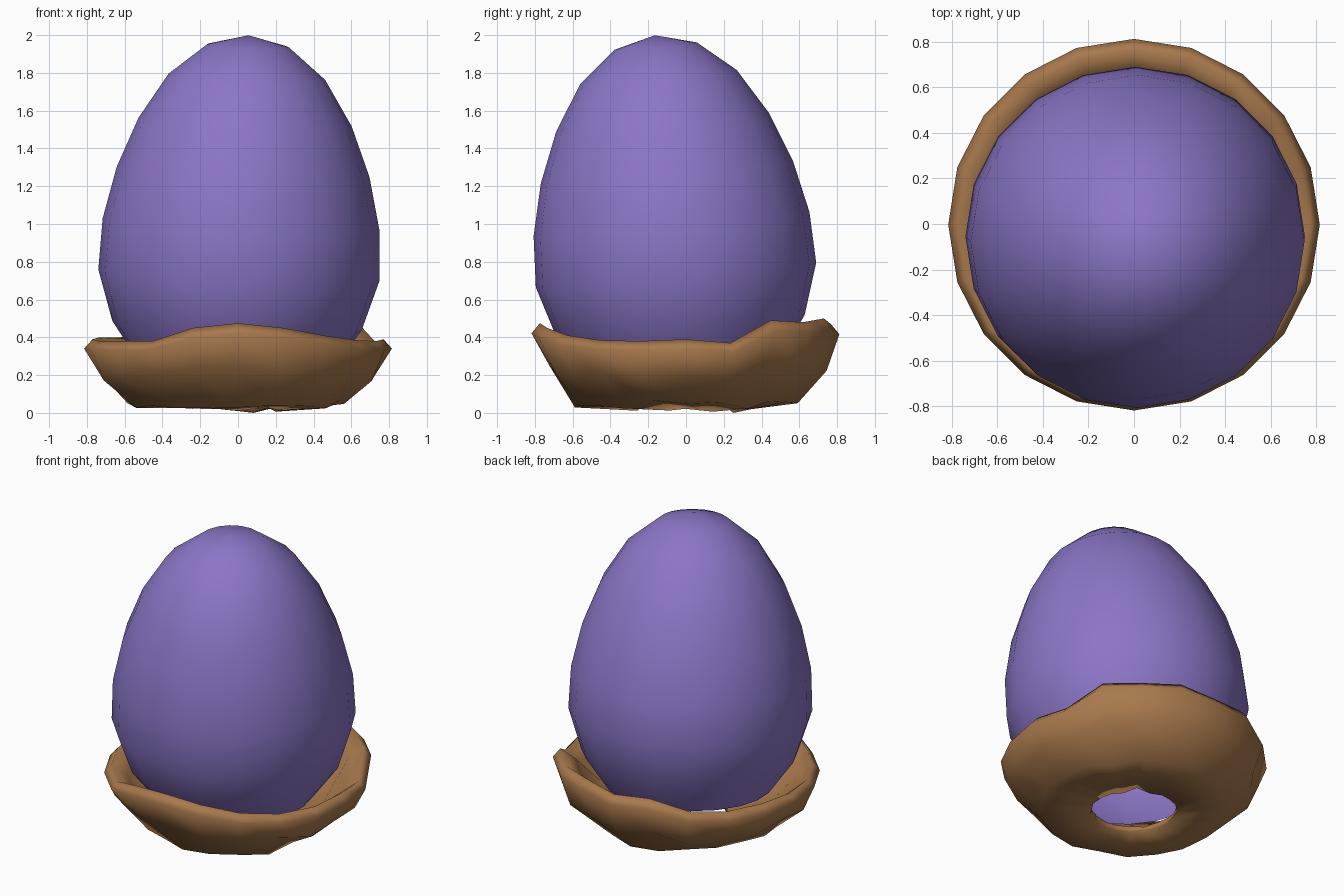
import bpy, bmesh, math, random
from mathutils import Vector

if "Cube" in bpy.data.objects:
    bpy.data.objects.remove(bpy.data.objects["Cube"])

random.seed(4)
SEG = 20


def material(name, rgb):
    m = bpy.data.materials.new(name)
    m.diffuse_color = (*rgb, 1)
    m.use_nodes = True
    m.node_tree.nodes["Principled BSDF"].inputs["Base Color"].default_value = m.diffuse_color
    return m


def loft(name, rings, mat, pole=None, smooth=True):
    """Skin a list of vertex rings, optionally closing the last one to a pole."""
    bm = bmesh.new()
    loops = [[bm.verts.new(p) for p in ring] for ring in rings]
    for a, b in zip(loops, loops[1:]):
        for i in range(SEG):
            j = (i + 1) % SEG
            bm.faces.new((a[i], a[j], b[j], b[i]))
    if pole is not None:
        tip = bm.verts.new(pole)
        for i in range(SEG):
            bm.faces.new((loops[-1][i], loops[-1][(i + 1) % SEG], tip))
    for f in bm.faces:
        f.smooth = smooth
    me = bpy.data.meshes.new(name)
    bm.to_mesh(me)
    bm.free()
    me.materials.append(mat)
    ob = bpy.data.objects.new(name, me)
    bpy.context.collection.objects.link(ob)
    return ob


purple = material("purple shell", (0.26, 0.18, 0.57))
brown = material("nest brown", (0.39, 0.19, 0.073))

# Egg: rings (radius, height) along a slightly leaning axis, open underneath
profile = [(0.51, 0.25), (0.66, 0.46), (0.745, 0.73), (0.733, 1.0), (0.67, 1.275),
           (0.565, 1.54), (0.415, 1.78), (0.218, 1.943)]
axis = Vector((0.04, -0.088, 1)).normalized()
turn = Vector((0, 0, 1)).rotation_difference(axis)
base = Vector((0.005, -0.053, 0.73))


def egg_point(r, z, a):
    return base + turn @ Vector((r * math.cos(a), r * math.sin(a), (z - 0.73) * 1.004))


angles = [2 * math.pi * i / SEG for i in range(SEG)]
loft("egg", [[egg_point(r, z, a) for a in angles] for r, z in profile], purple,
     egg_point(0, 2.0, 0))

# Nest: wavy bowl with thickness and a hole in its floor
rim = [0.39, 0.37, 0.49, 0.48, 0.50, 0.47, 0.49, 0.42, 0.40, 0.40,
       0.39, 0.38, 0.38, 0.38, 0.45, 0.475, 0.45, 0.41, 0.385, 0.38]
# (radius, fixed height, share of rim height, jitter), inner floor to outer floor
section = [(0.26, 0.06, 0.0, 0.006), (0.54, 0.19, 0.0, 0.012), (0.68, -0.05, 0.95, 0.01),
           (0.77, 0.0, 1.0, 0.0), (0.815, -0.03, 0.95, 0.0), (0.735, 0.02, 0.45, 0.022),
           (0.57, 0.045, 0.0, 0.025), (0.26, 0.018, 0.0, 0.012)]
rings = []
for r, z, k, jit in section:
    ring = []
    for a, h in zip(angles, rim):
        rr = r + random.uniform(-jit, jit)
        zz = max(0.0, z + k * h + random.uniform(-jit, jit))
        ring.append((rr * math.cos(a), rr * math.sin(a) - 0.003, zz))
    rings.append(ring)
rings[-1][4] = (*rings[-1][4][:2], 0.0)
rings.append(rings[0])
nest = loft("nest", rings, brown)

# Weld the floor seam and face the surface outward
bm = bmesh.new()
bm.from_mesh(nest.data)
bmesh.ops.remove_doubles(bm, verts=bm.verts, dist=0.0001)
bmesh.ops.recalc_face_normals(bm, faces=bm.faces)
bm.to_mesh(nest.data)
bm.free()
